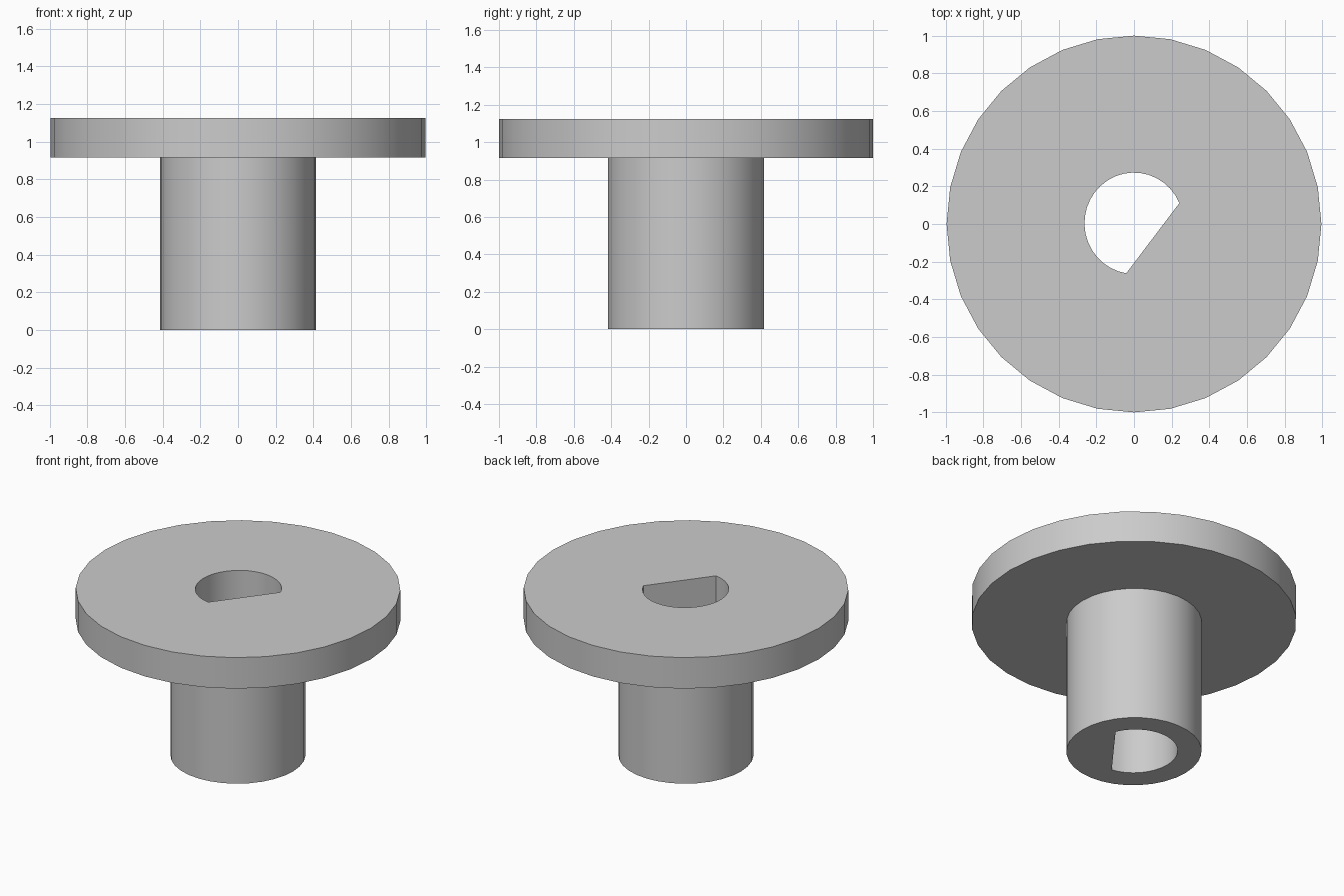
import bpy, bmesh, math

cube = bpy.data.objects.get("Cube")
if cube:
    bpy.data.objects.remove(cube)

GREY = (0.6, 0.6, 0.6, 1.0)
mat = bpy.data.materials.new("plain grey")
mat.use_nodes = True
mat.diffuse_color = GREY
mat.node_tree.nodes["Principled BSDF"].inputs["Base Color"].default_value = GREY


def circle(rx, ry, start, end, count):
    """Points along an elliptical arc, angles in degrees."""
    angles = [math.radians(start + (end - start) * i / count) for i in range(count + 1)]
    return [(rx * math.cos(a), ry * math.sin(a)) for a in angles]


def stack(name, sections):
    """Closed solid through a list of (outline, z) sections."""
    bm = bmesh.new()
    rings = [[bm.verts.new((x, y, z)) for x, y in pts] for pts, z in sections]
    n = len(rings[0])
    for low, high in zip(rings, rings[1:]):
        for i in range(n):
            j = (i + 1) % n
            bm.faces.new((low[i], low[j], high[j], high[i]))
    bm.faces.new(rings[0][::-1])
    bm.faces.new(rings[-1])
    bmesh.ops.recalc_face_normals(bm, faces=bm.faces)
    mesh = bpy.data.meshes.new(name)
    bm.to_mesh(mesh)
    bm.free()
    mesh.materials.append(mat)
    obj = bpy.data.objects.new(name, mesh)
    bpy.context.collection.objects.link(obj)
    return obj


# Round flange on top of a narrower shaft
SHOULDER, TOP = 0.915, 1.125
shaft = circle(0.413, 0.418, 0, 360, 32)[:-1]
flange = circle(0.995, 1.0, 0, 360, 32)[:-1]
body = stack("flanged_shaft", [(shaft, 0), (shaft, SHOULDER), (flange, SHOULDER), (flange, TOP)])

# D-shaped bore: an arc closed by a flat chord, cut right through
bore = [(x, y + 0.004) for x, y in circle(0.263, 0.269, 23.5, 261, 24)]
cutter = stack("bore_cutter", [(bore, -0.2), (bore, TOP + 0.2)])
cutter.hide_render = True

cut = body.modifiers.new("bore", "BOOLEAN")
cut.operation = "DIFFERENCE"
cut.solver = "EXACT"
cut.object = cutter

bpy.ops.object.select_all(action="DESELECT")
bpy.context.view_layer.objects.active = body
body.select_set(True)
bpy.ops.object.modifier_apply(modifier=cut.name)
bpy.data.objects.remove(cutter)
bpy.ops.object.shade_smooth_by_angle(angle=math.radians(30))
